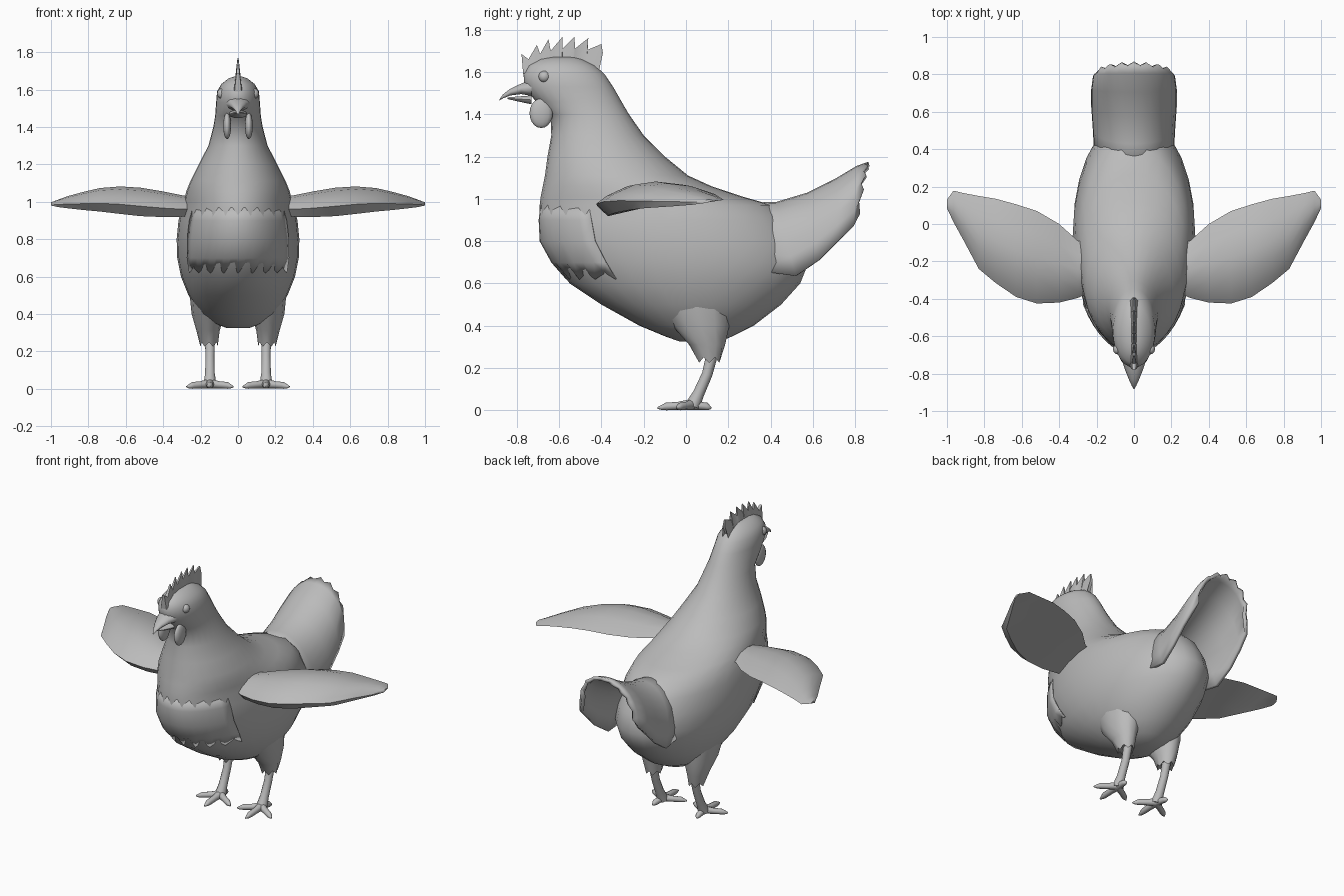
import bpy, bmesh
from math import sin, cos, pi
from mathutils import Vector

cube = bpy.data.objects.get("Cube")
if cube:
    bpy.data.objects.remove(cube, do_unlink=True)

X, Y, Z = Vector((1, 0, 0)), Vector((0, 1, 0)), Vector((0, 0, 1))

grey = bpy.data.materials.new("plain_grey")
grey.use_nodes = True
tone = (0.5, 0.5, 0.5, 1)
grey.diffuse_color = tone
grey.node_tree.nodes["Principled BSDF"].inputs["Base Color"].default_value = tone


def ring(center, u, v, count):
    """Ellipse of points around center, spanned by the half axes u and v."""
    angles = [2 * pi * i / count for i in range(count)]
    return [Vector(center) + u * cos(a) + v * sin(a) for a in angles]


def loft(bm, rings, closed=True):
    """Skin a row of point rings; closed rings also get end caps."""
    rows = [[bm.verts.new(p) for p in r] for r in rings]
    count = len(rows[0])
    for a, b in zip(rows, rows[1:]):
        for i in range(count if closed else count - 1):
            j = (i + 1) % count
            bm.faces.new((a[i], a[j], b[j], b[i]))
    if closed:
        bm.faces.new(rows[0][::-1])
        bm.faces.new(rows[-1])


def tube(bm, path, count=8):
    """Round limb along a path of (x, y, z, radius)."""
    points = [Vector(p[:3]) for p in path]
    axis = (points[-1] - points[0]).normalized()
    u = axis.cross(X if abs(axis.z) > 0.7 else Z).normalized()
    v = u.cross(axis)
    loft(bm, [ring(p, u * q[3], v * q[3], count) for p, q in zip(points, path)])


def finish(name, bm, mirror=False, thickness=0.0, angle=60):
    bmesh.ops.recalc_face_normals(bm, faces=bm.faces)
    mesh = bpy.data.meshes.new(name)
    bm.to_mesh(mesh)
    bm.free()
    mesh.materials.append(grey)
    obj = bpy.data.objects.new(name, mesh)
    bpy.context.collection.objects.link(obj)
    if thickness:
        shell = obj.modifiers.new("thickness", 'SOLIDIFY')
        shell.thickness = thickness
        shell.offset = 0
    if mirror:
        obj.modifiers.new("mirror", 'MIRROR')
    bpy.ops.object.select_all(action='DESELECT')
    obj.select_set(True)
    bpy.context.view_layer.objects.active = obj
    bpy.ops.object.shade_smooth_by_angle(angle=angle * pi / 180)
    return obj


def blob(name, center, radii, mirror=True):
    bm = bmesh.new()
    bmesh.ops.create_uvsphere(bm, u_segments=14, v_segments=10, radius=1)
    bmesh.ops.scale(bm, vec=radii, verts=bm.verts)
    bmesh.ops.translate(bm, vec=center, verts=bm.verts)
    return finish(name, bm, mirror)


# Body, neck and head: level slices of height, front, back, half width
slices = [
    (.325, -.03, .16, .06), (.35, -.10, .22, .13), (.4, -.22, .32, .2),
    (.5, -.40, .45, .265), (.6, -.55, .54, .305), (.7, -.625, .58, .325),
    (.8, -.685, .55, .328), (.9, -.695, .49, .318), (.97, -.692, .41, .3),
    (1.01, -.687, .27, .288), (1.06, -.677, .12, .275), (1.11, -.667, .01, .255),
    (1.2, -.655, -.10, .21), (1.3, -.637, -.2, .158), (1.4, -.64, -.27, .132),
    (1.46, -.71, -.305, .122), (1.53, -.765, -.345, .117), (1.59, -.768, -.385, .112),
    (1.63, -.745, -.43, .088), (1.66, -.69, -.49, .05), (1.67, -.64, -.53, .02),
]
bm = bmesh.new()
loft(bm, [ring((0, (f + b) / 2, z), X * w, Y * (b - f) / 2, 28)
          for z, f, b, w in slices])
finish("body", bm)

# Breast feathers: a shell over the chest with a ragged lower hem
bm = bmesh.new()
rows = []
for k, (z, f, b, w) in enumerate(slices[4:9]):
    grow = 0.014 - 0.005 * k
    row = []
    for i in range(17):
        a = -pi / 2 + (i - 8) / 8 * 0.95
        drop = 0.03 * (i % 2) if k == 0 else 0
        row.append(Vector(((w + grow) * cos(a),
                           (f + b) / 2 + ((b - f) / 2 + grow) * sin(a),
                           z + 0.02 * (k == 0) + drop)))
    rows.append(row)
loft(bm, rows, closed=False)
finish("breast_feathers", bm, thickness=0.006)

# Tail: arched sections of ridge y, ridge z, hem y, hem z, half width
arches = [
    (.28, .97, .34, .66, .2), (.43, .975, .52, .635, .21), (.58, 1.02, .63, .71, .218),
    (.71, 1.085, .72, .80, .218), (.81, 1.145, .79, .87, .208), (.865, 1.165, .815, .93, .18),
]
bm = bmesh.new()
rows = []
for k, (ry, rz, hy, hz, w) in enumerate(arches):
    row = []
    for i in range(17):
        a = pi * i / 16
        t = sin(a) ** 0.8
        ragged = 0.018 * (i % 2) if k == len(arches) - 1 else 0
        row.append(Vector((w * cos(a), hy + (ry - hy) * t - ragged,
                           hz + (rz - hz) * t - ragged / 2)))
    rows.append(row)
loft(bm, rows, closed=False)
finish("tail", bm, thickness=0.022)

# Wings: sections of x, leading edge, trailing edge, top, underside
stations = [
    (.22, -.36, -.10, 1.02, .93), (.3, -.395, -.09, 1.035, .92), (.4, -.42, .0, 1.055, .918),
    (.52, -.425, .07, 1.075, .923), (.63, -.39, .105, 1.082, .935), (.74, -.315, .135, 1.073, .948),
    (.83, -.24, .15, 1.052, .956), (.91, -.09, .165, 1.03, .965), (.965, .01, .178, 1.01, .972),
    (1.0, .085, .13, .997, .98),
]
foil = [(0, .35), (.1, .6), (.3, .9), (.5, 1), (.75, .9), (1, .6), (.7, .4), (.4, .2), (.12, 0)]
bm = bmesh.new()
loft(bm, [[Vector((x, f + (b - f) * s, low + (top - low) * h)) for s, h in foil]
          for x, f, b, top, low in stations])
finish("wings", bm, mirror=True, angle=45)

# Feathered thighs with a ragged cuff
bm = bmesh.new()
thigh = [(.15, .04, .52, .11, .18), (.16, .07, .4, .088, .135),
         (.16, .1, .31, .062, .085), (.155, .11, .225, .046, .055)]
rings = [ring((x, y, z), X * rx, Y * ry, 12) for x, y, z, rx, ry in thigh]
for i, p in enumerate(rings[-1]):
    p.z += 0.025 * (i % 2)
loft(bm, rings)
finish("thighs", bm, mirror=True)

# Shanks
bm = bmesh.new()
tube(bm, [(.15, .125, .27, .028), (.15, .1, .17, .025), (.15, .06, .08, .027),
          (.15, .03, .02, .036)], 10)
finish("shanks", bm, mirror=True)

# Toes: three forward, one back
bm = bmesh.new()
for tx, ty in [(.15, -.135), (.025, -.045), (.275, -.045), (.16, .12)]:
    start, tip = Vector((.15, .03, .028)), Vector((tx, ty, .011))
    path = []
    for t, r in [(0, .026), (.4, .019), (.75, .018), (.88, .012), (1, .004)]:
        p = start.lerp(tip, t)
        path.append((p.x, p.y, max(p.z, r), r))
    tube(bm, path)
finish("toes", bm, mirror=True)

# Beak halves: y, z, half width, half height
beaks = {
    "upper_beak": [(-.73, 1.525, .065, .04), (-.78, 1.52, .048, .026),
                   (-.83, 1.505, .028, .017), (-.865, 1.485, .012, .01), (-.882, 1.468, .003, .003)],
    "lower_beak": [(-.73, 1.468, .05, .022), (-.79, 1.472, .032, .013), (-.845, 1.476, .006, .004)],
}
for name, parts in beaks.items():
    bm = bmesh.new()
    loft(bm, [ring((0, y, z), X * w, Z * h, 10) for y, z, w, h in parts])
    finish(name, bm)

# Comb: a toothed blade, thick at the root and thin at the tips
crest = [(-.77, 1.59), (-.778, 1.685), (-.745, 1.66), (-.705, 1.728), (-.69, 1.685),
         (-.65, 1.755), (-.64, 1.7), (-.585, 1.765), (-.585, 1.708), (-.527, 1.768),
         (-.525, 1.71), (-.462, 1.76), (-.465, 1.705), (-.4, 1.732), (-.393, 1.69), (-.44, 1.6)]
bm = bmesh.new()
sides = []
for side in (-1, 1):
    lower = [bm.verts.new((side * .022, -.59 + (y + .59) * .9, 1.6)) for y, z in crest]
    upper = [bm.verts.new((side * max(.003, (1.77 - z) * .1), y, z)) for y, z in crest]
    sides.append((lower, upper))
for i in range(len(crest) - 1):
    for lower, upper in sides:
        bm.faces.new((lower[i], lower[i + 1], upper[i + 1], upper[i]))
    a, b = sides[0][1], sides[1][1]
    bm.faces.new((a[i], a[i + 1], b[i + 1], b[i]))
finish("comb", bm, angle=40)

# Eyes and wattles
blob("eyes", (.088, -.67, 1.578), (.024, .027, .027))
blob("wattles", (.058, -.685, 1.405), (.022, .055, .07))
